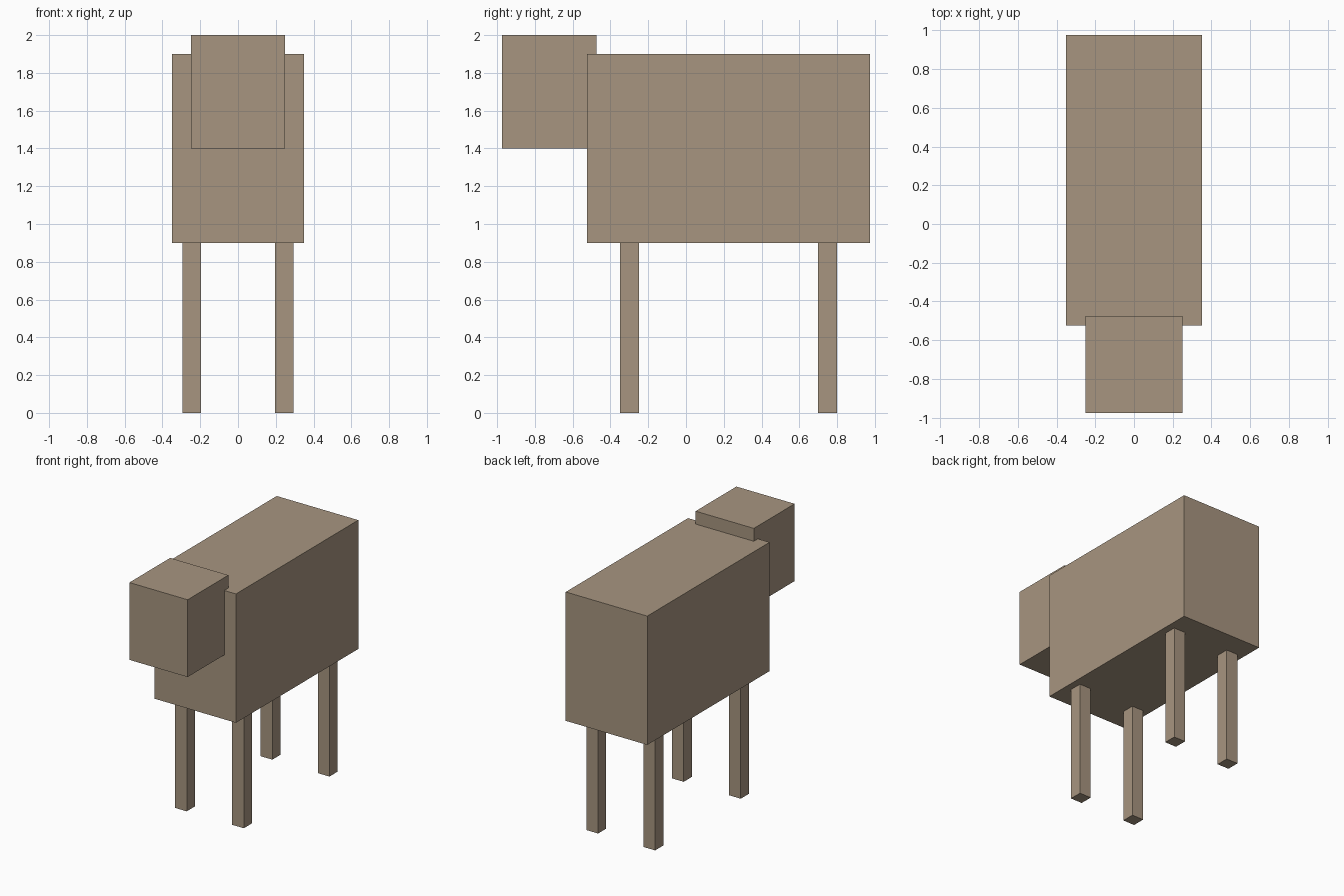
import bpy

if "Cube" in bpy.data.objects:
    bpy.data.objects.remove(bpy.data.objects["Cube"])

# Single flat tan-brown hide colour
hide = bpy.data.materials.new("tan_brown")
hide.diffuse_color = (0.386, 0.301, 0.216, 1.0)
hide.use_nodes = True
hide.node_tree.nodes["Principled BSDF"].inputs["Base Color"].default_value = hide.diffuse_color


def box(name, x, y, z):
    """Axis-aligned box from (min, max) ranges."""
    bpy.ops.mesh.primitive_cube_add(
        size=1, location=[(a + b) / 2 for a, b in (x, y, z)])
    ob = bpy.context.object
    ob.name = name
    ob.scale = [b - a for a, b in (x, y, z)]
    bpy.ops.object.transform_apply(location=False, rotation=False, scale=True)
    ob.data.materials.append(hide)
    return ob


# Torso and head
box("body", (-0.35, 0.35), (-0.525, 0.975), (0.9, 1.9))
box("head", (-0.25, 0.25), (-0.975, -0.475), (1.4, 2.0))

# Four legs
for side, x in (("left", 0.245), ("right", -0.245)):
    for end, y in (("front", -0.3), ("back", 0.75)):
        box(f"{end}_{side}_leg", (x - 0.05, x + 0.05),
            (y - 0.05, y + 0.05), (0.0, 0.9))
